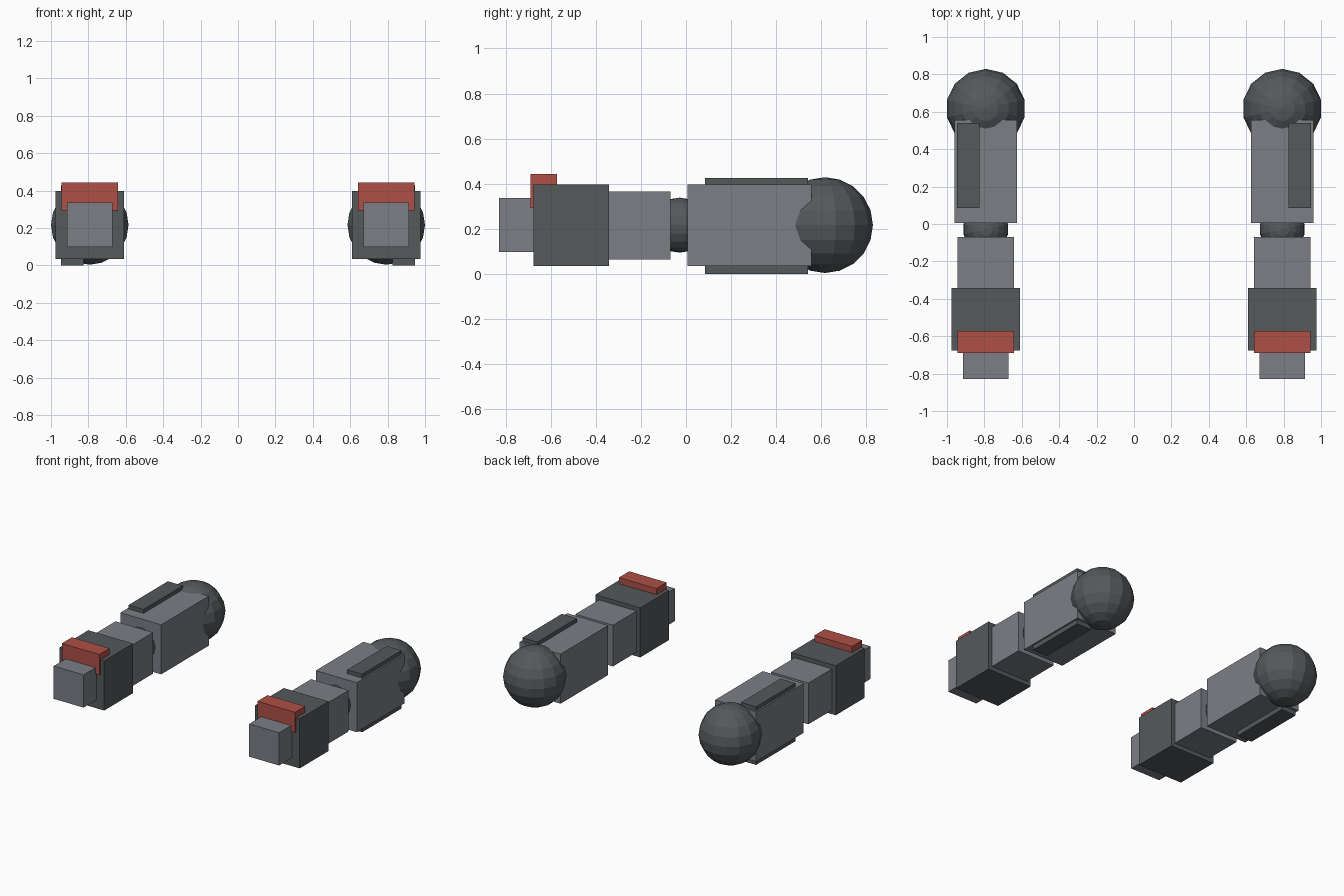
import bpy

if "Cube" in bpy.data.objects:
    bpy.data.objects.remove(bpy.data.objects["Cube"])

ARM_X = 0.7925  # distance of each arm's centre line from the middle


def material(name, rgb):
    m = bpy.data.materials.new(name)
    m.diffuse_color = (*rgb, 1)
    m.use_nodes = True
    m.node_tree.nodes["Principled BSDF"].inputs["Base Color"].default_value = m.diffuse_color
    return m


LIGHT = material("light_grey", (0.20, 0.21, 0.24))
DARK = material("dark_grey", (0.09, 0.10, 0.105))
RED = material("red", (0.42, 0.08, 0.06))


def finish(obj, name, mat):
    """Name and colour a part, then mirror it to the other arm."""
    obj.name = name
    obj.data.name = name
    obj.data.materials.append(mat)
    bpy.ops.object.transform_apply(location=True, rotation=True, scale=True)
    mirror = obj.modifiers.new("mirror_arm", 'MIRROR')
    mirror.use_axis = (True, False, False)
    mirror.use_mirror_merge = False


def box(name, x, y, z, mat):
    """Box spanning the given (low, high) ranges."""
    bpy.ops.mesh.primitive_cube_add(
        size=1, location=[(a + b) / 2 for a, b in (x, y, z)])
    obj = bpy.context.object
    obj.scale = [b - a for a, b in (x, y, z)]
    finish(obj, name, mat)


def ball(name, y, z, radius, mat):
    bpy.ops.mesh.primitive_uv_sphere_add(
        segments=14, ring_count=10, radius=radius, location=(ARM_X, y, z))
    finish(bpy.context.object, name, mat)


def centred(half):
    return (ARM_X - half, ARM_X + half)


# Joints
ball("shoulder_joint", 0.617, 0.216, 0.2125, DARK)
ball("elbow_joint", -0.028, 0.216, 0.122, DARK)

# Upper arm with a plate showing above and below
box("upper_arm", centred(0.166), (0.006, 0.557), (0.034, 0.397), LIGHT)
box("upper_arm_plate", (0.826, 0.947), (0.085, 0.541), (0.0, 0.426), DARK)

# Forearm, cuff, hand and red knuckle guard
box("forearm", centred(0.152), (-0.345, -0.069), (0.064, 0.366), LIGHT)
box("cuff", centred(0.182), (-0.677, -0.342), (0.034, 0.397), DARK)
box("hand", centred(0.121), (-0.829, -0.67), (0.097, 0.337), LIGHT)
box("knuckle_guard", centred(0.152), (-0.691, -0.573), (0.292, 0.442), RED)
